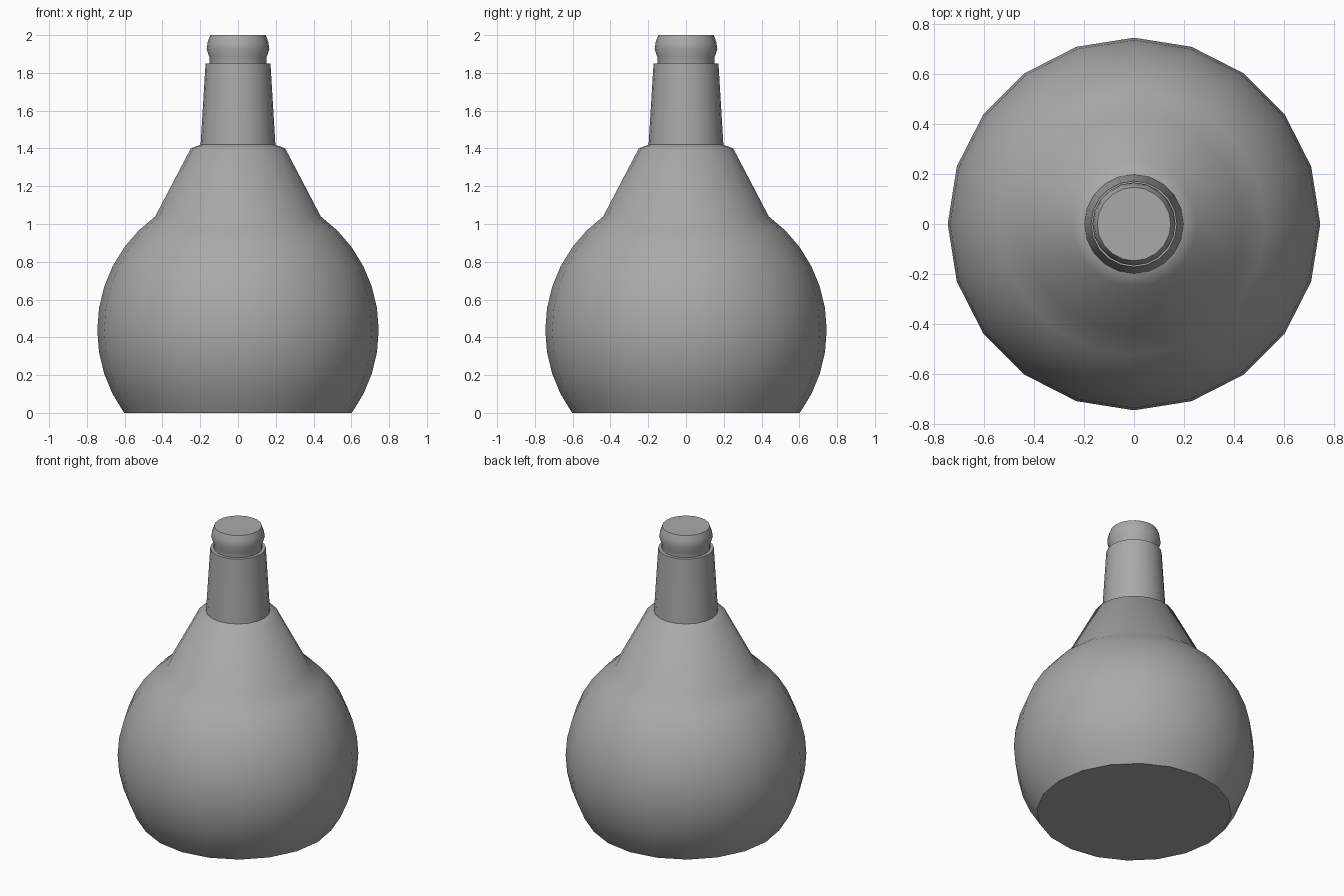
import bpy
import bmesh
from math import cos, sin, pi, radians

SIDES = 20

default_cube = bpy.data.objects.get("Cube")
if default_cube:
    bpy.data.objects.remove(default_cube, do_unlink=True)

# Single flat grey
grey = bpy.data.materials.new("plain grey")
grey.use_nodes = True
colour = (0.4, 0.4, 0.4, 1)
grey.diffuse_color = colour
grey.node_tree.nodes["Principled BSDF"].inputs["Base Color"].default_value = colour


def lathe(name, profile, cap_bottom=False, cap_top=False):
    """Turn a bottom-to-top (radius, height) profile around the z axis."""
    bm = bmesh.new()
    rings = [[bm.verts.new((r * cos(2 * pi * i / SIDES), r * sin(2 * pi * i / SIDES), z))
              for i in range(SIDES)] for r, z in profile]
    for low, high in zip(rings, rings[1:]):
        for i in range(SIDES):
            j = (i + 1) % SIDES
            bm.faces.new((low[i], low[j], high[j], high[i]))
    if cap_bottom:
        bm.faces.new(rings[0][::-1])
    if cap_top:
        bm.faces.new(rings[-1])
    mesh = bpy.data.meshes.new(name)
    bm.to_mesh(mesh)
    bm.free()
    mesh.materials.append(grey)
    obj = bpy.data.objects.new(name, mesh)
    bpy.context.collection.objects.link(obj)
    bpy.ops.object.select_all(action='DESELECT')
    obj.select_set(True)
    bpy.context.view_layer.objects.active = obj
    bpy.ops.object.shade_smooth_by_angle(angle=radians(45))
    return obj


# Round belly cut flat at the base, running into a conical shoulder
RADIUS = 0.745
CENTRE = RADIUS * sin(radians(36))
belly = [(RADIUS * cos(radians(a)), CENTRE + RADIUS * sin(radians(a)))
         for a in range(-36, 55, 9)]
lathe("bottle_body", belly + [(0.25, 1.4), (0.198, 1.42)], cap_bottom=True)

# Tapered neck with a small ledge on top
lathe("neck", [(0.198, 1.42), (0.172, 1.85), (0.15, 1.85)])

# Rounded lip with a flat closed top
lathe("lip", [(0.15, 1.85), (0.152, 1.885), (0.166, 1.925), (0.16, 1.965), (0.147, 2)],
      cap_top=True)
